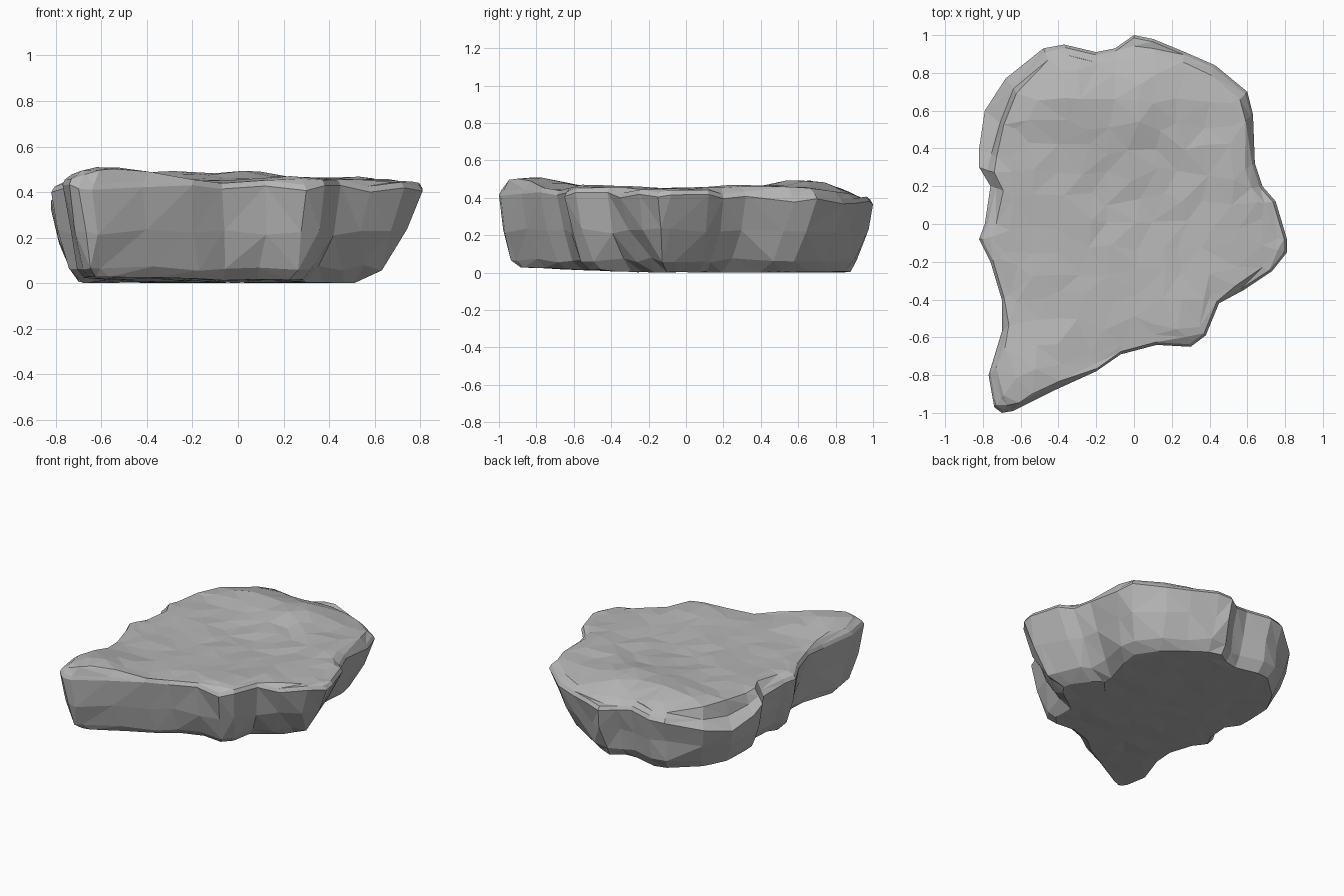
import bpy
import bmesh
import math
import random
from mathutils import Vector
from mathutils.geometry import delaunay_2d_cdt

random.seed(4)

cube = bpy.data.objects.get("Cube")
if cube:
    bpy.data.objects.remove(cube, do_unlink=True)


def make_material(name, colour):
    material = bpy.data.materials.new(name)
    material.use_nodes = True
    material.diffuse_color = colour
    shader = material.node_tree.nodes["Principled BSDF"]
    shader.inputs["Base Color"].default_value = colour
    shader.inputs["Roughness"].default_value = 0.9
    return material


def bump(point, centre, radius):
    """Soft hill, one at its centre and fading outwards."""
    distance = (Vector(point).to_2d() - Vector(centre)).length
    return math.exp(-(distance / radius) ** 2)


def top_height(point):
    """Height of the worn upper surface: front hump, rear ridge, rear slope."""
    height = 0.452
    height += 0.065 * bump(point, (-0.56, -0.82), 0.25)
    height += 0.045 * bump(point, (-0.3, 0.64), 0.2)
    height += 0.05 * bump(point, (0.05, 0.62), 0.2)
    height += 0.025 * bump(point, (0.3, -0.5), 0.25)
    height += 0.02 * bump(point, (0.55, 0.35), 0.25)
    height -= 0.05 * max(0, point.y - 0.75) / 0.2
    return height


def base_height(point):
    """Height of the underside, which lifts a little towards the front."""
    return 0.01 + 0.035 * max(0, -0.2 - point.y)


# Outline of the slab at its widest, seen from above
outline = [Vector(p) for p in (
    (0, 1), (.1, .98), (.27, .91), (.43, .84), (.6, .7), (.63, .58),
    (.64, .32), (.68, .2), (.75, .12), (.81, -.08), (.81, -.15),
    (.73, -.25), (.58, -.35), (.45, -.42), (.38, -.59), (.3, -.65),
    (.12, -.64), (-.07, -.69), (-.2, -.78), (-.42, -.88), (-.64, -.99),
    (-.7, -1), (-.74, -.97), (-.77, -.8), (-.7, -.57), (-.7, -.4),
    (-.76, -.2), (-.82, -.08), (-.79, 0), (-.76, .2), (-.82, .3),
    (-.82, .4), (-.79, .6), (-.68, .77), (-.48, .93), (-.37, .95),
    (-.2, .91), (-.1, .93))]

centre = Vector((-0.05, 0))
overhang_side = Vector((0.95, 0.25))


def inset(point, distance):
    """Move a point towards the middle of the slab."""
    return point - (point - centre).normalized() * distance


def rough(x, y, z, amount):
    shift = [random.uniform(-amount, amount) for _ in range(3)]
    return Vector((x + shift[0], y + shift[1], z + shift[2]))


def side_column(point):
    """Points up the side of the slab, from its foot to its upper rim."""
    direction = (point - centre).normalized()
    back, front = max(0, direction.y) ** 2, max(0, -direction.y)
    undercut = 0.14 - 0.04 * back
    undercut += 0.2 * max(0, direction.dot(overhang_side)) ** 2
    ledge = bump(point, (-0.76, 0.58), 0.28)
    foot = inset(point, undercut)
    column = [rough(foot.x, foot.y, base_height(foot), 0.004)]
    for factor, z in ((0.64, 0.075), (0.27, 0.23 - 0.07 * ledge)):
        p = inset(point, undercut * factor)
        column.append(rough(p.x, p.y, z, 0.014))
    # Widest line, kept on the outline
    wide = 0.41 + 0.02 * front - 0.03 * back - 0.13 * ledge
    wide += random.uniform(-0.015, 0.015)
    column.append(Vector((point.x, point.y, wide)))
    # Shelf on the rear corner, a plain bevel elsewhere
    p = inset(point, 0.015 + 0.09 * ledge)
    column.append(Vector((p.x, p.y, wide + 0.025 + 0.04 * ledge)))
    p = inset(point, 0.055 + 0.07 * ledge)
    column.append(rough(p.x, p.y, top_height(p) - 0.003, 0.006))
    return column


def cap(bm, loop, height, amount):
    """Close a loop with an irregular net of triangles at the given height."""
    step = 0.13
    points = [v.co.to_2d() for v in loop]
    count = len(points)
    edges = [(i, (i + 1) % count) for i in range(count)]
    for i in range(-8, 9):
        for j in range(-8, 9):
            points.append(rough(i * step, j * step, 0, 0.04).to_2d())
    coords, _, faces, origins, _, _ = delaunay_2d_cdt(
        points, edges, [], 1, 0.0001)
    made = {i: loop[o[0]] for i, o in enumerate(origins)
            if o and o[0] < count}
    for face in faces:
        for i in face:
            if i not in made:
                p = coords[i]
                z = height(p) + random.uniform(-amount, amount)
                made[i] = bm.verts.new((p.x, p.y, z))
        bm.faces.new([made[i] for i in face])


# Rock slab: side bands
bm = bmesh.new()
columns = [[bm.verts.new(p) for p in side_column(point)] for point in outline]
for left, right in zip(columns, columns[1:] + columns[:1]):
    for low in range(len(left) - 1):
        bm.faces.new((right[low], left[low], left[low + 1], right[low + 1]))
bmesh.ops.triangulate(bm, faces=bm.faces[:], quad_method="SHORT_EDGE")

# Upper surface and underside
cap(bm, [column[-1] for column in columns], top_height, 0.007)
cap(bm, [column[0] for column in columns], base_height, 0.004)
bmesh.ops.recalc_face_normals(bm, faces=bm.faces[:])

# Stand the slab on the ground
lowest = min(v.co.z for v in bm.verts)
bmesh.ops.translate(bm, verts=bm.verts[:], vec=(0, 0, -lowest))

mesh = bpy.data.meshes.new("rock_slab")
bm.to_mesh(mesh)
bm.free()
mesh.materials.append(make_material("stone_grey", (0.47, 0.47, 0.47, 1)))
rock_slab = bpy.data.objects.new("rock_slab", mesh)
bpy.context.collection.objects.link(rock_slab)
